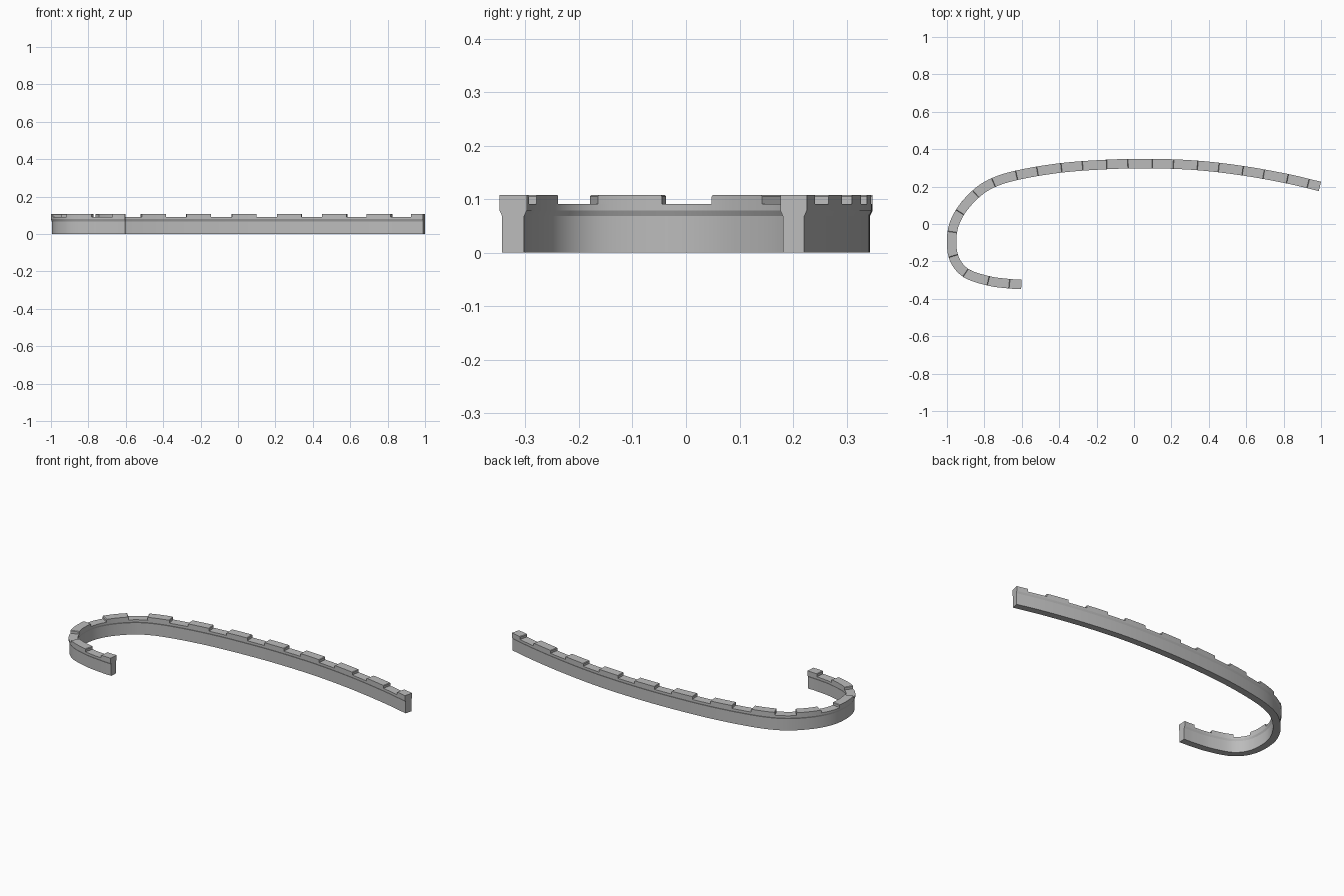
import bpy, bmesh, math
from mathutils import Vector

cube = bpy.data.objects.get("Cube")
if cube:
    bpy.data.objects.remove(cube, do_unlink=True)

stone = bpy.data.materials.new("grey stone")
stone.use_nodes = True
stone.diffuse_color = (0.5, 0.5, 0.5, 1)
stone.node_tree.nodes["Principled BSDF"].inputs["Base Color"].default_value = (0.5, 0.5, 0.5, 1)

# Centre line of the hooked wall, from the short end to the long end
KEYS = [(-.602, -.323), (-.67, -.319), (-.778, -.304), (-.9, -.261), (-.965, -.175),
        (-.972, -.045), (-.932, .06), (-.85, .157), (-.757, .219), (-.62, .262),
        (-.39, .3), (-.13, .319), (.1, .323), (.34, .313), (.58, .285), (.815, .243), (.994, .201)]


def smooth_path(keys, steps=24):
    """Catmull-Rom curve through the keys, with running lengths."""
    p = [Vector(k) for k in keys]
    p = [2 * p[0] - p[1]] + p + [2 * p[-1] - p[-2]]
    pts = []
    for a, b, c, d in zip(p, p[1:], p[2:], p[3:]):
        for i in range(steps):
            t = i / steps
            pts.append((2 * b + (c - a) * t + (2 * a - 5 * b + 4 * c - d) * t ** 2
                        + (3 * b - a - 3 * c + d) * t ** 3) / 2)
    pts.append(p[-2])
    lengths = [0]
    for a, b in zip(pts, pts[1:]):
        lengths.append(lengths[-1] + (b - a).length)
    return pts, lengths


PATH, RUN = smooth_path(KEYS)
TOTAL = RUN[-1]


def point_at(s):
    s = min(max(s, 0), TOTAL)
    i = next((k for k in range(1, len(RUN)) if RUN[k] >= s), len(RUN) - 1)
    return PATH[i - 1].lerp(PATH[i], (s - RUN[i - 1]) / (RUN[i] - RUN[i - 1]))


def frame_at(s):
    tangent = (point_at(s + .01) - point_at(s - .01)).normalized()
    return point_at(s), Vector((-tangent.y, tangent.x))


def sweep(bm, stations):
    """Skin a closed profile along the path; each station is (length, profile)."""
    rings = []
    for s, profile in stations:
        centre, side = frame_at(s)
        rings.append([bm.verts.new((*(centre + side * w), z)) for w, z in profile])
    for a, b in zip(rings, rings[1:]):
        for i in range(len(a)):
            j = (i + 1) % len(a)
            bm.faces.new((a[i], a[j], b[j], b[i]))
    bm.faces.new(rings[0][::-1])
    bm.faces.new(rings[-1])


def finish(bm, name):
    bmesh.ops.recalc_face_normals(bm, faces=bm.faces)
    mesh = bpy.data.meshes.new(name)
    bm.to_mesh(mesh)
    bm.free()
    mesh.materials.append(stone)
    obj = bpy.data.objects.new(name, mesh)
    bpy.context.collection.objects.link(obj)
    bpy.ops.object.select_all(action='DESELECT')
    obj.select_set(True)
    bpy.context.view_layer.objects.active = obj
    bpy.ops.object.shade_smooth_by_angle(angle=math.radians(20))


WALL, CAP = .0205, .0255          # half widths of the wall and its wider head
WALK, TOP, CHAMFER = .091, .108, .003

# Wall with a flared head
half = [(WALL, 0), (WALL, .068), (CAP, .079), (CAP, WALK)]
profile = half + [(-w, z) for w, z in reversed(half)]
bm = bmesh.new()
COUNT = 132
sweep(bm, [(TOTAL * i / COUNT, profile) for i in range(COUNT + 1)])
finish(bm, "wall")


# Battlements: evenly spaced blocks, with a half block at each end
def block(top):
    return [(CAP, WALK), (CAP, top), (-CAP, top), (-CAP, WALK)]


PERIODS = 11
pitch = TOTAL / PERIODS
reach = pitch * .272
bm = bmesh.new()
for n in range(PERIODS + 1):
    start = max(n * pitch - reach, 0)
    end = min(n * pitch + reach, TOTAL)
    stations = [(start + (end - start) * i / 6, block(TOP)) for i in range(7)]
    if n > 0:
        stations[0] = (start + CHAMFER, block(TOP))
        stations.insert(0, (start, block(TOP - CHAMFER)))
    if n < PERIODS:
        stations[-1] = (end - CHAMFER, block(TOP))
        stations.append((end, block(TOP - CHAMFER)))
    sweep(bm, stations)
finish(bm, "battlements")
